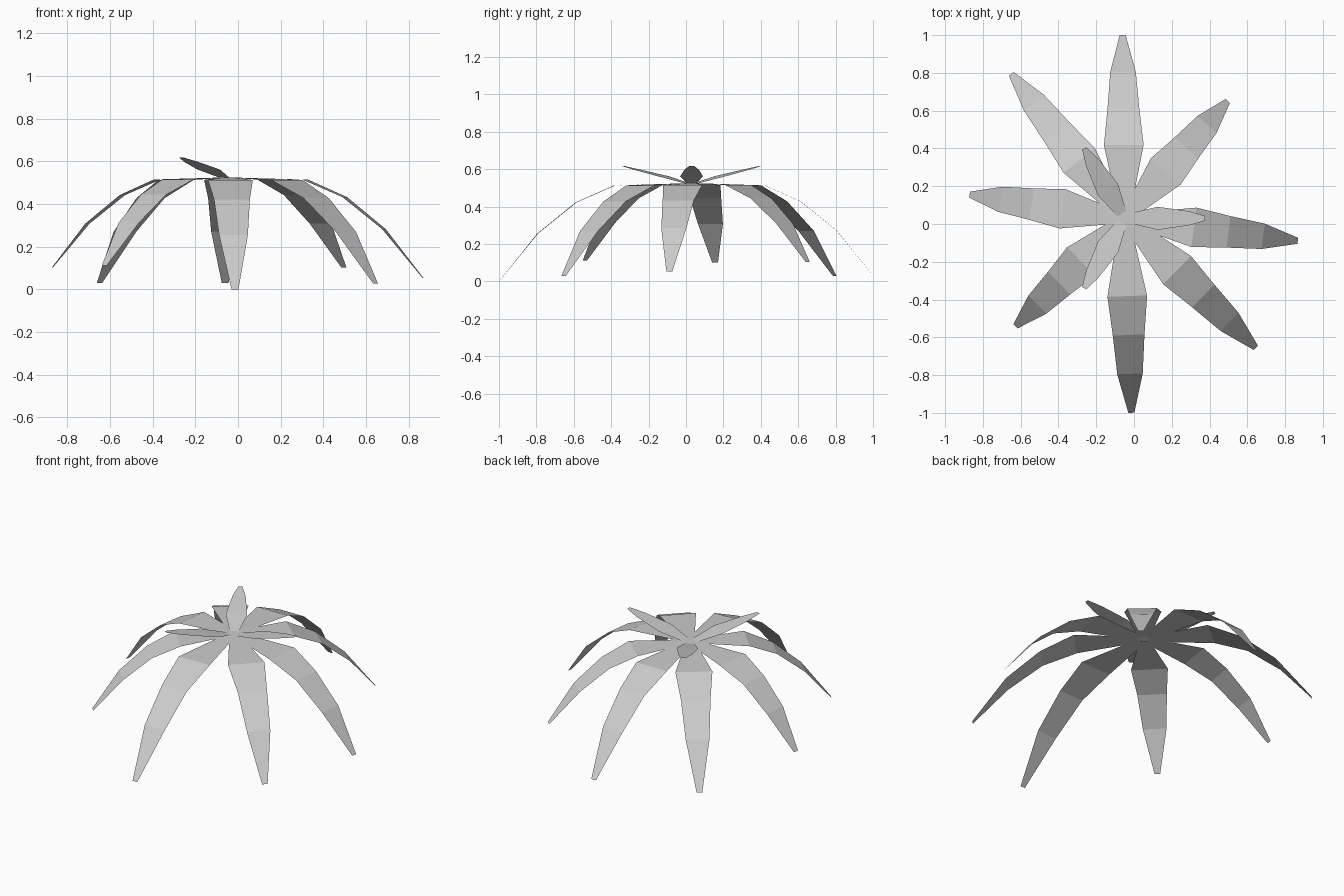
import bpy
import math
from mathutils import Vector

if "Cube" in bpy.data.objects:
    bpy.data.objects.remove(bpy.data.objects["Cube"])

CENTRE = Vector((-0.05, 0.03, 0.0))

grey = bpy.data.materials.new("leaf grey")
grey.diffuse_color = (0.6, 0.6, 0.6, 1)
grey.use_nodes = True
grey.node_tree.nodes["Principled BSDF"].inputs["Base Color"].default_value = grey.diffuse_color


def leaf(name, angle, length, base_z, profile):
    """Flat strip leaf; profile rows are (fraction along, rise per length, width)."""
    a = math.radians(angle)
    out = Vector((math.cos(a), math.sin(a), 0))
    side = Vector((-math.sin(a), math.cos(a), 0))
    verts, faces = [], []
    for t, rise, width in profile:
        mid = CENTRE + out * (t * length) + Vector((0, 0, base_z + rise * length))
        verts += [mid - side * width / 2, mid + side * width / 2]
    for i in range(len(profile) - 1):
        k = 2 * i
        faces.append((k, k + 2, k + 3, k + 1))
    mesh = bpy.data.meshes.new(name)
    mesh.from_pydata(verts, [], faces)
    mesh.materials.append(grey)
    obj = bpy.data.objects.new(name, mesh)
    bpy.context.collection.objects.link(obj)


# Long drooping leaves: widest near the crown, arching down to a blunt tip
droop = [(0, 0, 0.05), (0.4, -0.012, 0.21), (0.6, -0.10, 0.168),
         (0.8, -0.262, 0.135), (1, -0.51, 0.032)]
outer = [(-7.4, 0.925), (48.7, 0.827), (90.6, 0.97), (128.1, 0.972),
         (171.3, 0.83), (224.7, 0.812), (272, 1.03), (315.4, 0.976)]
for n, (angle, length) in enumerate(outer, 1):
    leaf(f"drooping_leaf_{n}", angle, length, 0.525, droop)

# Three short young leaves rising from the crown
rise = [(0, 0, 0.04), (0.41, 0.105, 0.122), (0.8, 0.19, 0.075), (1, 0.235, 0.025)]
for n in range(3):
    leaf(f"young_leaf_{n + 1}", 120 * n, 0.427, 0.517, rise)
